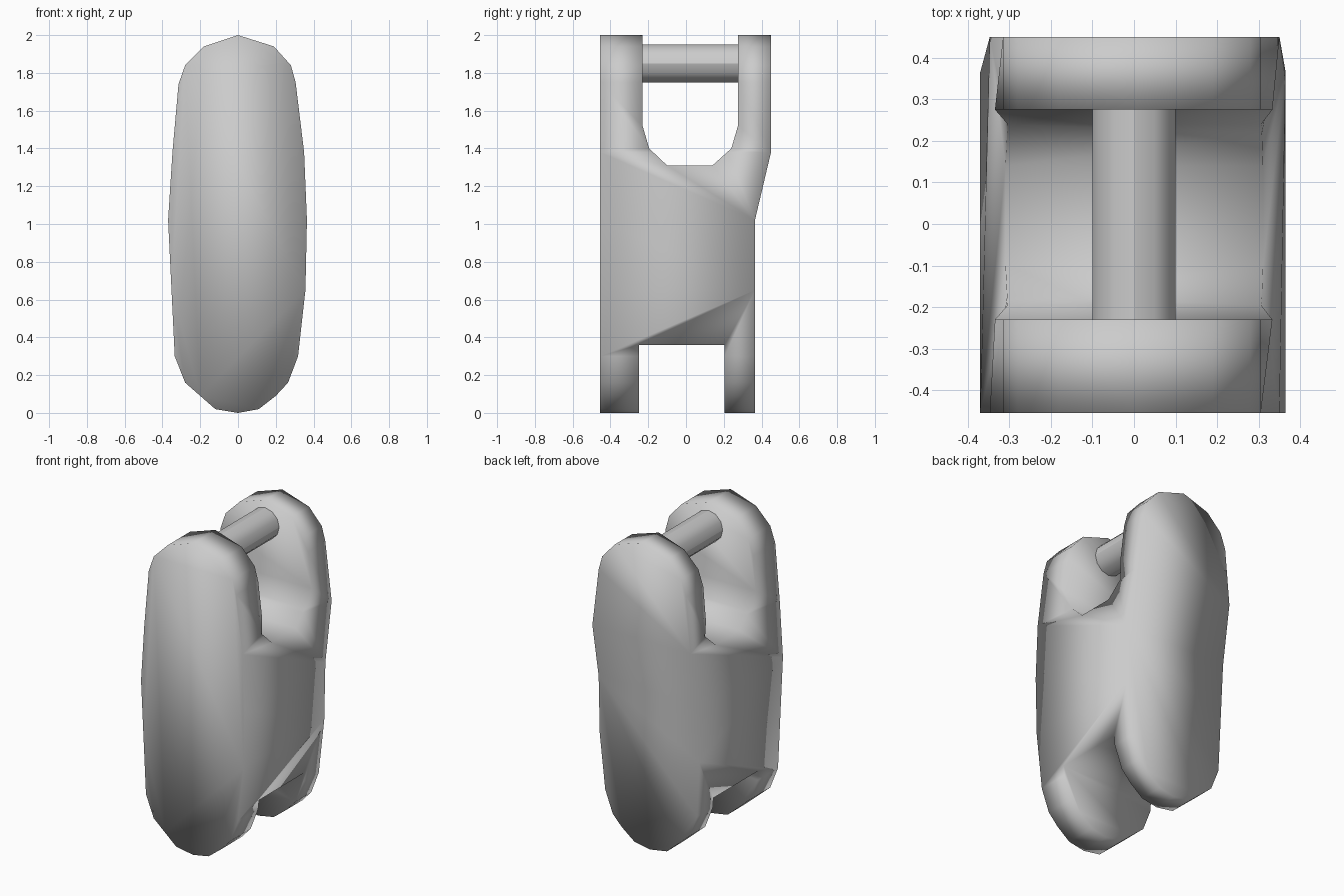
import bpy, bmesh, math

if "Cube" in bpy.data.objects:
    bpy.data.objects.remove(bpy.data.objects["Cube"])


def prism(name, outline, axis, lo, hi):
    """Extrude a closed 2D outline along x (outline is y,z) or y (outline is x,z)."""
    place = (lambda a, b, t: (t, a, b)) if axis == "x" else (lambda a, b, t: (a, t, b))
    bm = bmesh.new()
    rings = [[bm.verts.new(place(a, b, t)) for a, b in outline] for t in (lo, hi)]
    n = len(outline)
    bm.faces.new(rings[0])
    bm.faces.new(rings[1][::-1])
    for i in range(n):
        j = (i + 1) % n
        bm.faces.new((rings[0][i], rings[1][i], rings[1][j], rings[0][j]))
    bmesh.ops.recalc_face_normals(bm, faces=bm.faces)
    mesh = bpy.data.meshes.new(name)
    bm.to_mesh(mesh)
    bm.free()
    obj = bpy.data.objects.new(name, mesh)
    bpy.context.collection.objects.link(obj)
    return obj


# Link body: rounded front outline running through the full depth
front_outline = [
    (0, 2.0), (0.19, 1.94), (0.28, 1.84), (0.305, 1.75), (0.35, 1.38),
    (0.365, 1.02), (0.357, 0.65), (0.318, 0.3), (0.265, 0.16), (0.2, 0.09),
    (0.11, 0.02), (0, 0), (-0.12, 0.02), (-0.2, 0.09), (-0.28, 0.16),
    (-0.335, 0.3), (-0.352, 0.65), (-0.37, 1.02), (-0.347, 1.38),
    (-0.315, 1.74), (-0.28, 1.84), (-0.18, 1.94)]
body = prism("link_body", front_outline, "y", -0.6, 0.6)

# Side profile: tall fork above, square slot below
side_outline = [
    (-0.455, -0.1), (-0.25, -0.1), (-0.25, 0.36), (0.205, 0.36), (0.205, -0.1),
    (0.365, -0.1), (0.365, 1.02), (0.45, 1.38), (0.45, 2.1), (0.275, 2.1),
    (0.275, 1.52), (0.24, 1.4), (0.14, 1.31), (-0.1, 1.31), (-0.195, 1.4),
    (-0.23, 1.52), (-0.23, 2.1), (-0.455, 2.1)]
cutter = prism("side_profile_cutter", side_outline, "x", -0.6, 0.6)
cutter.hide_render = True

mod = body.modifiers.new("profile", "BOOLEAN")
mod.operation = "INTERSECT"
mod.solver = "EXACT"
mod.object = cutter
bpy.context.view_layer.objects.active = body
body.select_set(True)
bpy.ops.object.modifier_apply(modifier=mod.name)
bpy.data.objects.remove(cutter)

# Pinch the saddle edge at the base of the fork
for v in body.data.vertices:
    if -0.22 < v.co.y < 0.26 and 1.25 < v.co.z < 1.45:
        v.co.x *= 0.88
for p in body.data.polygons:
    p.use_smooth = True

# Cross pin between the fork arms
bpy.ops.mesh.primitive_cylinder_add(
    vertices=12, radius=0.1, depth=0.55, location=(0, 0.022, 1.85),
    rotation=(math.pi / 2, 0, 0))
pin = bpy.context.object
pin.name = "cross_pin"
bpy.ops.object.shade_smooth_by_angle()
